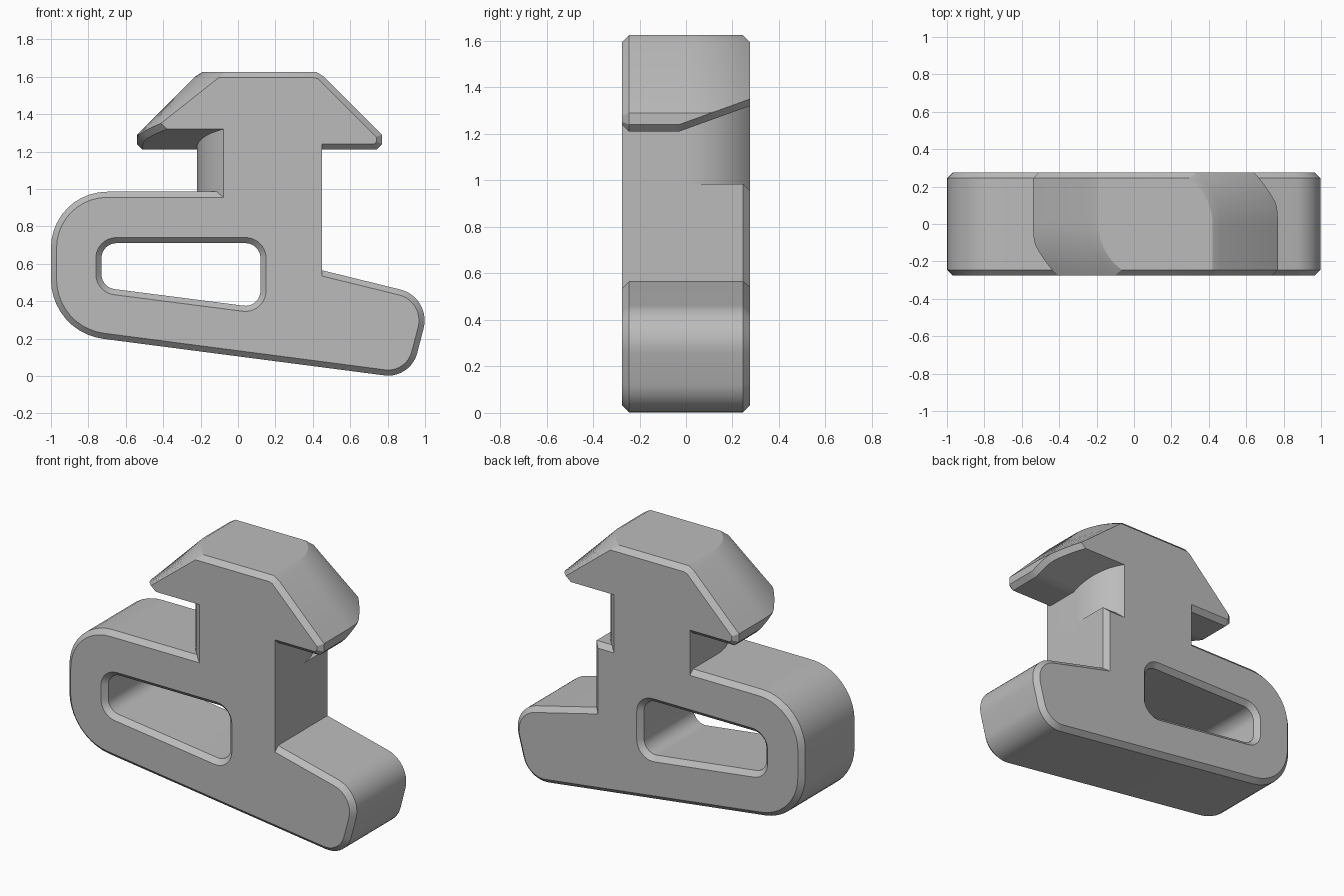
import bpy, bmesh, math
from mathutils import Vector

cube = bpy.data.objects.get("Cube")
if cube:
    bpy.data.objects.remove(cube)

HALF = 0.275          # half thickness
CH = 0.03             # edge chamfer
CX = 0.115            # axis of the turning neck and head
NECK_R = 0.335
TIP_R = 0.655
TOP = 1.625

grey = bpy.data.materials.new("warm_grey_plastic")
grey.diffuse_color = (0.5, 0.5, 0.5, 1)
grey.use_nodes = True
grey.node_tree.nodes["Principled BSDF"].inputs["Base Color"].default_value = (0.5, 0.5, 0.5, 1)


def finish(bm, name):
    bmesh.ops.remove_doubles(bm, verts=bm.verts, dist=0.0001)
    bmesh.ops.recalc_face_normals(bm, faces=bm.faces)
    mesh = bpy.data.meshes.new(name)
    bm.to_mesh(mesh)
    bm.free()
    mesh.materials.append(grey)
    obj = bpy.data.objects.new(name, mesh)
    bpy.context.collection.objects.link(obj)
    return obj


def rounded(corners, steps=10):
    """Polygon of (x, z, radius) corners with arcs at the corners."""
    pts = []
    for i, (x, z, r) in enumerate(corners):
        p = Vector((x, z))
        if r == 0:
            pts.append(p)
            continue
        a = (Vector(corners[i - 1][:2]) - p).normalized()
        b = (Vector(corners[(i + 1) % len(corners)][:2]) - p).normalized()
        half = a.angle(b) / 2
        centre = p + (a + b).normalized() * (r / math.sin(half))
        start = p + a * (r / math.tan(half)) - centre
        end = p + b * (r / math.tan(half)) - centre
        sweep = start.angle(end)
        for k in range(steps + 1):
            t = k / steps
            pts.append(centre + (start * math.sin((1 - t) * sweep)
                                 + end * math.sin(t * sweep)) / math.sin(sweep))
    return pts


def inset(pts, d):
    """Mitred inward offset of a counter-clockwise loop."""
    out = []
    for i, p in enumerate(pts):
        e1 = (p - pts[i - 1]).normalized()
        e2 = (pts[(i + 1) % len(pts)] - p).normalized()
        n1, n2 = Vector((-e1.y, e1.x)), Vector((-e2.y, e2.x))
        out.append(p + (n1 + n2) * (d / (1 + n1.dot(n2))))
    return out


def ring(bm, pts, y):
    return [bm.verts.new((p[0], y, p[1])) for p in pts]


def skin(bm, rings):
    for a, b in zip(rings, rings[1:]):
        n = len(a)
        for i in range(n):
            j = (i + 1) % n
            bm.faces.new((a[i], a[j], b[j], b[i]))


def prism(name, plan, z0, z1):
    bm = bmesh.new()
    rings = [[bm.verts.new((x, y, z)) for x, y in plan] for z in (z0, z1)]
    skin(bm, rings)
    for r in rings:
        bm.faces.new(r)
    return finish(bm, name)


# Base: rounded plate with a chamfered slot through it
outline = rounded([(0.45, 0.985, 0), (-1, 0.985, 0.3), (-1, 0.235, 0.32),
                   (0.922, -0.015, 0.16), (1.036, 0.421, 0.17), (0.45, 0.565, 0)])
slot = rounded([(0.15, 0.74, 0.11), (-0.76, 0.74, 0.11),
                (-0.76, 0.447, 0.11), (0.15, 0.33, 0.11)])
bm = bmesh.new()
levels = [(-HALF, True), (CH - HALF, False), (HALF - CH, False), (HALF, True)]
outer = [ring(bm, inset(outline, CH) if end else outline, y) for y, end in levels]
inner = [ring(bm, slot if end else inset(slot, CH), y) for y, end in levels]
skin(bm, outer)
skin(bm, inner)
for k in (0, -1):
    edges = [bm.edges.get((r[i - 1], r[i])) for r in (outer[k], inner[k]) for i in range(len(r))]
    bmesh.ops.triangle_fill(bm, edges=edges, use_beauty=True)
base = finish(bm, "base")

# Neck: two square quadrants and two round ones, so it can turn in a slot
reach = math.asin(HALF / NECK_R)
arc = [(NECK_R * math.cos(reach * k / 12), NECK_R * math.sin(reach * k / 12)) for k in range(13)]
half_plan = [(NECK_R, -HALF)] + arc
plan = [(CX + s * x, s * y) for s in (1, -1) for x, y in half_plan]
neck = prism("neck", plan, 0.94, 1.34)
rib = prism("neck_front_corner", [(0.2, -HALF), (0.45, -HALF), (0.45, 0), (0.2, 0)], 0.5, 1.0)


# Head: sloped wings, each square at one end and conical with a ramp at the other
def radius(z):
    if z <= 1.29:
        return TIP_R
    if z <= 1.6:
        return TIP_R - (z - 1.29)
    return 0.345 - (z - 1.6) * 1.6


def wing(y):
    """Half cross-section as (distance from axis, z), bottom to top."""
    low = 1.21 + max(0, y + 0.03) * 0.361
    tip = low + CH
    zs = [tip, max(1.29, tip), 1.6, TOP]
    rs = [radius(tip) - CH] + [radius(z) for z in zs]
    zs = [low] + zs
    if y > 0:
        rs = [math.sqrt(r * r - y * y) for r in rs]
    if abs(y) > HALF - 0.001:
        if y < 0:                         # chamfered square end
            rs = [r - CH * f for r, f in zip(rs, (0.4, 1, 1, 1, 0.4))]
            zs = [z + CH * f for z, f in zip(zs, (1, 0.4, -0.4, -0.4, -1))]
        else:                             # only the top is chamfered here
            zs[3:] = [TOP - CH - 0.004, TOP - CH]
            rs[3:] = [math.sqrt(radius(z) ** 2 - y * y) for z in zs[3:]]
    return [(0, zs[0])] + list(zip(rs, zs)) + [(0, zs[-1])]


stations = [0, 0.03, 0.06, 0.09, 0.12, 0.15, 0.18, 0.21, HALF - CH, HALF]
stations = [-y for y in reversed(stations[1:])] + stations
bm = bmesh.new()
rings = []
for y in stations:
    right = [(CX + r, z) for r, z in wing(y)]
    left = [(CX - r, z) for r, z in reversed(wing(-y))]
    rings.append(ring(bm, right + left, y))
skin(bm, rings)
for r in (rings[0], rings[-1]):
    bm.faces.new(r)
head = finish(bm, "head")

# Crisp flats with smooth rounds
for obj in (base, neck, rib, head):
    bpy.ops.object.select_all(action='DESELECT')
    obj.select_set(True)
    bpy.context.view_layer.objects.active = obj
    bpy.ops.object.shade_smooth_by_angle(angle=math.radians(20))
